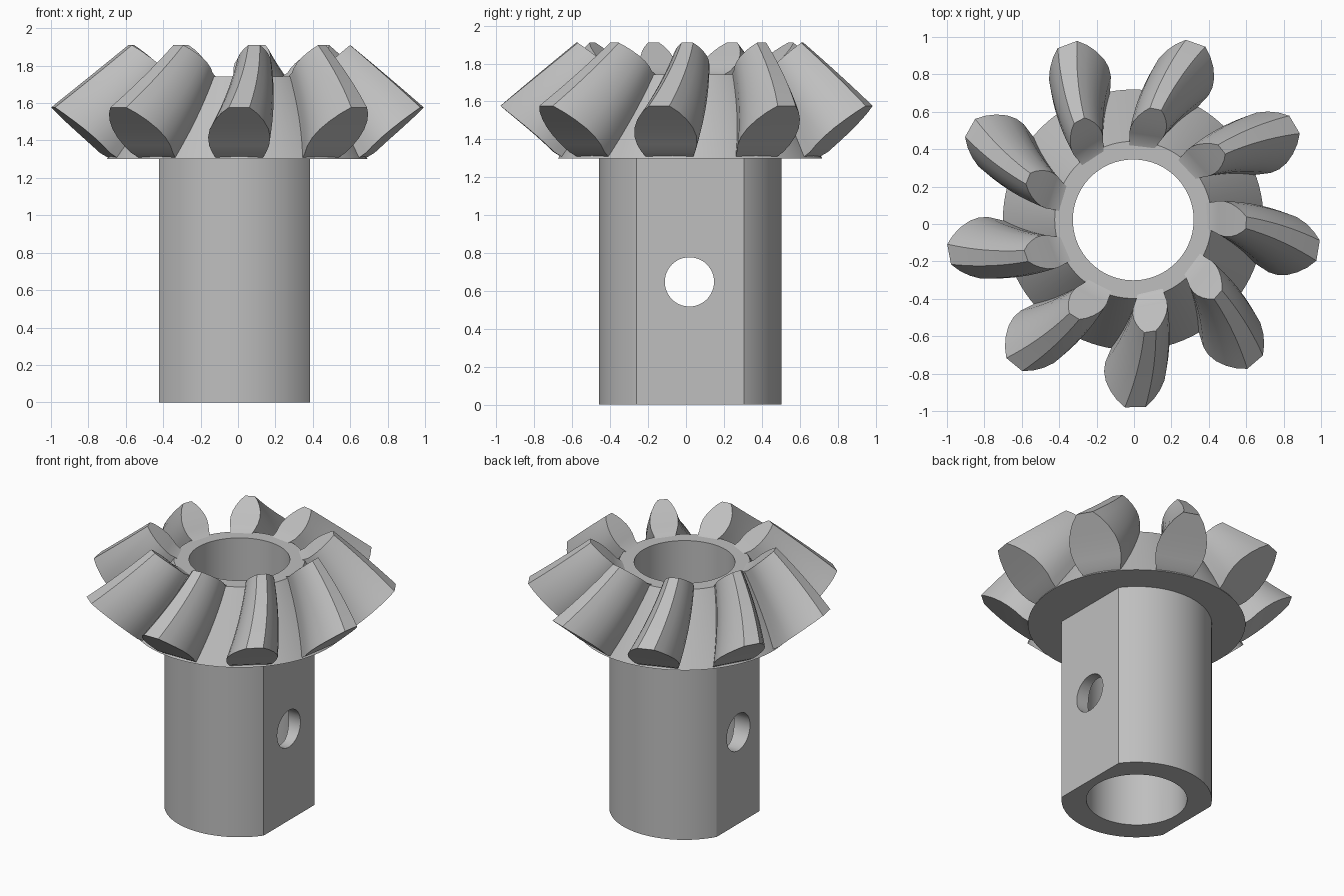
import bpy, bmesh, math
from mathutils import Matrix

if "Cube" in bpy.data.objects:
    bpy.data.objects.remove(bpy.data.objects["Cube"])

AXIS = (-0.004, 0.022, 0)
BORE, SHAFT_R, SHAFT_TOP = 0.323, 0.482, 1.3
ROOT_HEEL, ROOT_TOE = (0.697, SHAFT_TOP), (0.42, 1.742)
TIP_HEEL, TIP_TOE = (1.003, 1.577), (0.605, 1.91)
TEETH = 9

steel = bpy.data.materials.new("plain_grey")
steel.use_nodes = True
grey = (0.52, 0.52, 0.52, 1)
steel.diffuse_color = grey
steel.node_tree.nodes["Principled BSDF"].inputs["Base Color"].default_value = grey


def finish(bm, name):
    bmesh.ops.recalc_face_normals(bm, faces=bm.faces)
    mesh = bpy.data.meshes.new(name)
    bm.to_mesh(mesh)
    bm.free()
    obj = bpy.data.objects.new(name, mesh)
    obj.location = AXIS
    mesh.materials.append(steel)
    bpy.context.collection.objects.link(obj)
    return obj


def select_only(obj):
    bpy.ops.object.select_all(action='DESELECT')
    obj.select_set(True)
    bpy.context.view_layer.objects.active = obj


def smooth(obj, degrees):
    select_only(obj)
    bpy.ops.object.shade_smooth_by_angle(angle=math.radians(degrees))


def revolve(name, profile, steps=96):
    """Closed (radius, height) profile turned around the axis."""
    bm = bmesh.new()
    rings = []
    for i in range(steps):
        a = math.tau * i / steps
        rings.append([bm.verts.new((r * math.cos(a), r * math.sin(a), z)) for r, z in profile])
    n = len(profile)
    for i in range(steps):
        a, b = rings[i], rings[(i + 1) % steps]
        for j in range(n):
            k = (j + 1) % n
            bm.faces.new((a[j], b[j], b[k], a[k]))
    return finish(bm, name)


def cut(obj, bm):
    """Subtract the cutter and remove it again."""
    cutter = finish(bm, "cutter")
    cutter.hide_render = True
    select_only(obj)
    mod = obj.modifiers.new("cut", 'BOOLEAN')
    mod.operation, mod.solver, mod.object = 'DIFFERENCE', 'EXACT', cutter
    bpy.context.view_layer.update()
    bpy.ops.object.modifier_apply(modifier=mod.name)
    bpy.data.objects.remove(cutter)


# Hollow shaft with two unequal flats and a cross hole
shaft = revolve("shaft", [(BORE, 0), (SHAFT_R, 0), (SHAFT_R, SHAFT_TOP), (BORE, SHAFT_TOP)])
for x in (0.389 + 0.5, -0.4185 - 0.5):
    bm = bmesh.new()
    bmesh.ops.create_cube(bm, size=1, matrix=Matrix.Translation((x, 0, 0.65)) @ Matrix.Diagonal((1, 2, 2, 1)))
    cut(shaft, bm)
bm = bmesh.new()
bmesh.ops.create_cone(bm, cap_ends=True, segments=48, radius1=0.13, radius2=0.13, depth=2,
                      matrix=Matrix.Translation((0, -0.004, 0.648)) @ Matrix.Rotation(math.pi / 2, 4, 'Y'))
cut(shaft, bm)
smooth(shaft, 25)

# Conical gear hub
hub = revolve("gear_hub", [(BORE, SHAFT_TOP), ROOT_HEEL, ROOT_TOE, (BORE, ROOT_TOE[1])])
smooth(hub, 25)

# Tooth section: (depth from tip to root, half width at the heel)
SECTION = [(0, 0.055), (0.12, 0.098), (0.26, 0.132), (0.42, 0.157), (0.58, 0.166),
           (0.74, 0.16), (0.88, 0.143), (1, 0.12)]
OUTLINE = [(t, -w) for t, w in SECTION] + [(t, w) for t, w in reversed(SECTION)]


def mix(a, b, t):
    return a[0] + (b[0] - a[0]) * t, a[1] + (b[1] - a[1]) * t


def add_tooth(bm, angle, steps=10):
    turn = Matrix.Rotation(angle, 3, 'Z')
    rings = []
    for i in range(steps + 1):
        s = i / steps
        tip, root = mix(TIP_HEEL, TIP_TOE, s), mix(ROOT_HEEL, ROOT_TOE, s)
        drift = 0.01 + 0.08 * s + 0.06 * s * (1 - s)
        ring = []
        for t, w in OUTLINE:
            r, z = mix(tip, root, t)
            if t == 1:
                r -= 0.02      # sink the root into the hub
            u = drift + w * (1 - 0.44 * s)
            p = bm.verts.new((u, -math.sqrt(r * r - u * u), z))
            p.co = turn @ p.co
            ring.append(p)
        rings.append(ring)
    n = len(OUTLINE)
    for a, b in zip(rings, rings[1:]):
        for j in range(n):
            k = (j + 1) % n
            bm.faces.new((a[j], a[k], b[k], b[j]))
    # End faces as strips across the tooth
    for ring in (rings[0], rings[-1]):
        for j in range(n // 2 - 1):
            bm.faces.new((ring[j], ring[j + 1], ring[n - 2 - j], ring[n - 1 - j]))


# Ring of curved teeth
bm = bmesh.new()
for i in range(TEETH):
    add_tooth(bm, math.tau * i / TEETH)
teeth = finish(bm, "gear_teeth")
smooth(teeth, 28)
